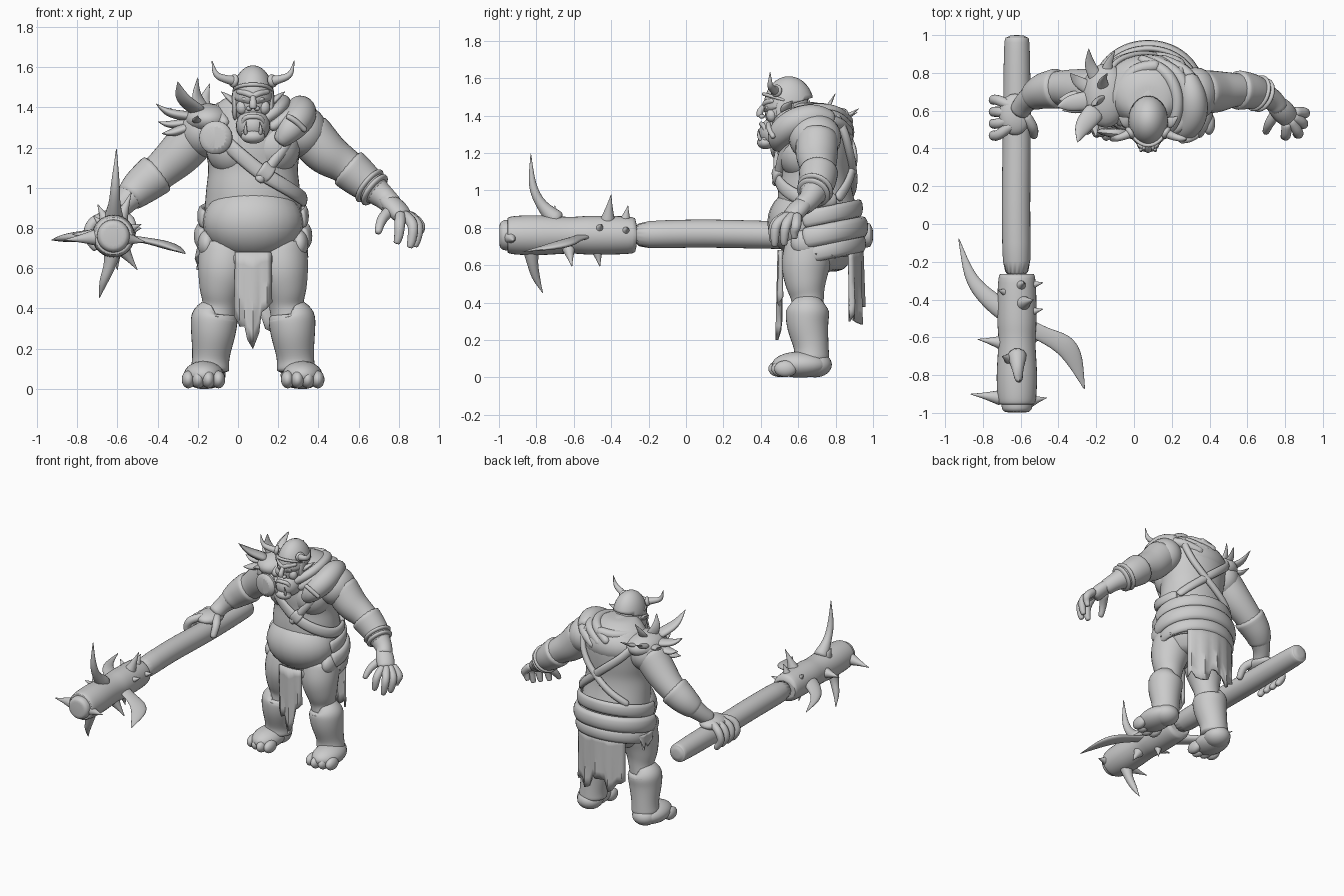
import bpy, bmesh, random
from math import sin, cos, pi, radians
from mathutils import Vector

random.seed(4)
if "Cube" in bpy.data.objects:
    bpy.data.objects.remove(bpy.data.objects["Cube"])

clay = bpy.data.materials.new("grey clay")
clay.use_nodes = True
clay.diffuse_color = (.6, .6, .6, 1)
clay.node_tree.nodes["Principled BSDF"].inputs["Base Color"].default_value = (.6, .6, .6, 1)
CX = .075            # the body's own centre line
SIDES = (("right", -1), ("left", 1))


def finish(name, bm, subdiv=1, sharp=None):
    bmesh.ops.recalc_face_normals(bm, faces=bm.faces)
    me = bpy.data.meshes.new(name)
    bm.to_mesh(me)
    bm.free()
    me.materials.append(clay)
    me.shade_smooth()
    if sharp:
        me.set_sharp_from_angle(angle=radians(sharp))
    ob = bpy.data.objects.new(name, me)
    bpy.context.collection.objects.link(ob)
    if subdiv:
        ob.modifiers.new("Smooth", "SUBSURF").levels = subdiv
        ob.modifiers["Smooth"].render_levels = subdiv
    return ob


def skin(bm, rings):
    """Bridge rings of points with quads and cap the ends."""
    rows = [[bm.verts.new(p) for p in ring] for ring in rings]
    for a, b in zip(rows, rows[1:]):
        for i in range(len(a)):
            j = (i + 1) % len(a)
            bm.faces.new((a[i], a[j], b[j], b[i]))
    bm.faces.new(rows[0])
    bm.faces.new(rows[-1])


def resample(pts, steps):
    """Catmull-Rom interpolation of equal-length tuples."""
    p = [Vector(q) for q in pts]
    p = [p[0] * 2 - p[1]] + p + [p[-1] * 2 - p[-2]]
    out = []
    for a, b, c, d in zip(p, p[1:], p[2:], p[3:]):
        for k in range(steps):
            t = k / steps
            out.append(.5 * (2*b + (c - a)*t + (2*a - 5*b + 4*c - d)*t*t + (3*b - a - 3*c + d)*t**3))
    return out + [p[-2]]


def tube(name, pts, steps=3, n=10, flat=1, subdiv=1, sharp=None):
    """Tube through (x, y, z, radius) points; flat squashes it sideways."""
    path = resample(pts, steps)
    pos = [p.xyz for p in path]
    rings = []
    for i, p in enumerate(path):
        d = (pos[min(i + 1, len(pos) - 1)] - pos[max(i - 1, 0)]).normalized()
        if i == 0:
            u = d.orthogonal().normalized() if abs(d.z) > .8 else d.cross(Vector((0, 0, 1))).normalized()
        u = (u - d * u.dot(d)).normalized()
        v = d.cross(u)
        r = max(p.w, .002)
        rings.append([pos[i] + r * (u * cos(2*pi*k/n) + v * flat * sin(2*pi*k/n)) for k in range(n)])
    bm = bmesh.new()
    skin(bm, rings)
    return finish(name, bm, subdiv, sharp)


def ball(name, c, r):
    bm = bmesh.new()
    bmesh.ops.create_uvsphere(bm, u_segments=24, v_segments=16, radius=1)
    for v in bm.verts:
        v.co = Vector(c) + Vector(a * b for a, b in zip(v.co, r))
    return finish(name, bm, 0)


# Torso outline: height, half width, front y, back y
TORSO = resample([(.56, .17, .57, .83), (.66, .235, .52, .91), (.76, .25, .5, .93), (.88, .245, .49, .92),
                  (1, .235, .49, .89), (1.1, .225, .5, .88), (1.2, .24, .49, .89), (1.32, .24, .5, .89),
                  (1.42, .18, .53, .84), (1.47, .09, .56, .74)], 3)


def body(deg, z, out=0):
    """Point on the torso; angle zero is the front, positive toward the left."""
    z0 = min(max(z, TORSO[0][0]), TORSO[-1][0])
    for a, b in zip(TORSO, TORSO[1:]):
        if z0 <= b[0]:
            break
    _, w, f, k = a.lerp(b, (z0 - a[0]) / (b[0] - a[0]))
    t = radians(deg)
    return Vector((CX + (w + out) * sin(t), (f + k) / 2 - ((k - f) / 2 + out) * cos(t), z))


def strap(name, pts, width, thick):
    """Band wrapped on the torso through (angle, height) points."""
    pts = [p.xy for p in resample([(*p, 0) for p in pts], 5)]
    rings = []
    for i, (a, z) in enumerate(pts):
        lo, hi = pts[max(i - 1, 0)], pts[min(i + 1, len(pts) - 1)]
        d = (body(*hi) - body(*lo)).normalized()
        nrm = (body(a, z, .1) - body(a, z)).normalized()
        s = d.cross(nrm).normalized() * width / 2
        c = body(a, z, .005)
        rings.append([c + s - nrm*thick*.3, c + s + nrm*thick*.7, c + nrm*thick,
                      c - s + nrm*thick*.7, c - s - nrm*thick*.3])
    bm = bmesh.new()
    skin(bm, rings)
    return finish(name, bm)


def cloth(name, a0, a1, top, low, out, cols=14, taper=0):
    """Hanging cloth along an arc of the waist with a ragged hem."""
    bm = bmesh.new()
    grid = []
    for i in range(cols + 1):
        t = i / cols
        hem = low + random.uniform(0, .13) + taper * abs(2*t - 1)
        col = []
        for j in range(7):
            s = j / 6
            p = body(a0 + (a1 - a0) * t, top, out + .012 * sin(i * 2) * s)
            p.z = top + (hem - top) * s
            col.append(bm.verts.new(p))
        grid.append(col)
    for a, b in zip(grid, grid[1:]):
        for j in range(6):
            bm.faces.new((a[j], b[j], b[j+1], a[j+1]))
    ob = finish(name, bm, 0, 40)
    ob.modifiers.new("Thickness", "SOLIDIFY").thickness = .015


# Torso, chest, belly
bm = bmesh.new()
skin(bm, [[body(15 * k, r[0]) for k in range(24)] for r in TORSO])
finish("torso", bm)
ball("belly", (CX, .635, .83), (.25, .2, .19))
for side, s in SIDES:
    ball(side + "_chest", (CX + s*.1, .62, 1.2), (.135, .13, .14))
    ball(side + "_shoulder", (CX + s*.25, .69, 1.28), (.12, .14, .13))
ball("upper_back", (CX, .72, 1.31), (.23, .18, .14))

# Rolls, belts and straps
for i, (z, w, t) in enumerate([(.69, .1, .035), (.78, .12, .045), (.88, .1, .03)]):
    strap("waist_roll_%d" % i, [(a, z - .045 * cos(radians(a)) - .02) for a in range(68, 293, 28)], w, t)
strap("hip_belt", [(a, .66 - .02 * cos(radians(a))) for a in range(0, 361, 30)], .06, .02)
strap("chest_strap", [(-50, 1.3), (-15, 1.16), (20, 1.05), (75, .95), (120, .95)], .08, .03)
strap("shoulder_strap", [(55, 1.4), (45, 1.25), (25, 1.13), (5, 1.03)], .055, .035)
strap("back_strap", [(120, .95), (160, 1.08), (200, 1.22), (240, 1.36)], .06, .03)
strap("back_strap_left", [(125, 1.42), (150, 1.2), (190, 1.04), (230, .93)], .05, .035)
strap("buckle", [(8, 1.1), (22, 1.06)], .1, .045)
for i in range(3):
    k = i * .055
    tube("neck_roll_%d" % i, [(.1 + k, .47 + k/3, 1.32 - k/2, .025), (.2 + k, .52, 1.39 - k/2, .033),
         (.23 + k, .66, 1.43 - k/2, .035), (.17 + k, .8, 1.42 - k/2, .035), (.02 + k, .88, 1.36 - k/2, .028)])
tube("collar", [(-.06, .52, 1.31, .03), (-.1, .66, 1.39, .035), (0, .81, 1.4, .035), (.14, .84, 1.41, .035)])

# Hanging cloths
cloth("front_loincloth", -20, 20, .68, .19, .01, 8, .14)
cloth("back_skirt", 134, 226, .7, .27, .025, 14)
for side, s in SIDES:
    cloth(side + "_hip_fur", s * 58, s * 112, .7, .58, .02, 8)
    ball(side + "_pouch", (CX + s*.23, .64, .72), (.045, .08, .07))

# Legs, boots and feet
for side, s in SIDES:
    def at(dx, y, z, r):
        return (CX + s * dx, y, z, r)
    tube(side + "_leg", [at(.13, .67, .72, .14), at(.145, .64, .6, .135), at(.16, .64, .5, .112),
                         at(.165, .65, .42, .09), at(.18, .65, .34, .09)], n=14)
    tube(side + "_boot", [at(.185, .65, .37, .08), at(.192, .65, .36, .117), at(.198, .65, .28, .114),
                          at(.21, .67, .16, .095), at(.215, .67, .08, .1)], n=16, sharp=50)
    tube(side + "_boot_cuff", [at(.19, .65, .375, .105), at(.192, .65, .35, .118), at(.195, .65, .335, .112)], n=16)
    ball(side + "_foot", (CX + s*.245, .61, .068), (.1, .15, .07))
    ball(side + "_heel", (CX + s*.225, .69, .068), (.088, .09, .068))
    for i in range(4):
        ball("%s_toe_%d" % (side, i), (CX + s * (.172 + i*.05), .5 + .016*abs(i - 1), .046), (.033, .06, .044))

# Arms, flared bracers and wristbands
ARMS = {"right": [(-.18, .7, 1.3, .12), (-.28, .71, 1.18, .115), (-.39, .72, 1.08, .095),
                  (-.49, .7, 1, .085), (-.57, .65, .92, .06), (-.61, .59, .86, .055)],
        "left": [(.33, .7, 1.3, .12), (.43, .7, 1.18, .115), (.535, .71, 1.11, .092),
                 (.63, .7, 1.03, .085), (.73, .66, .95, .06), (.77, .61, .91, .055)]}
for side, arm in ARMS.items():
    tube(side + "_arm", arm, n=14)
    fore = resample(arm[2:5], 4)
    tube(side + "_bracer", [(*p.xyz, p.w + .018 - .002 * i) for i, p in enumerate(fore[:8])], 1, 16, sharp=50)
for k in (5, 6):
    d = (fore[k + 1].xyz - fore[k].xyz).normalized() * .016
    c = fore[k].xyz
    tube("left_wristband_%d" % k, [(*(c - d), fore[k].w + .01), (*c, fore[k].w + .024),
                                   (*(c + d), fore[k].w + .01)], 2, 16)

# Left hand, open and hanging
tube("left_palm", [(.73, .65, .95, .05), (.785, .6, .9, .066), (.825, .555, .85, .058)], flat=.75)
for i, (x, y, z) in enumerate([(.8, .465, .72), (.865, .475, .7), (.89, .525, .705), (.9, .58, .74)]):
    k = Vector((.81 + i * .012, .54 + i * .018, .87))
    m = Vector((x + .005, y + .01, .82 - .002 * i))
    tube("left_finger_%d" % i, [(*k, .03), (*m, .03), (x, y, z + .04, .025), (x - .012, y, z, .017)], n=8)
tube("left_thumb", [(.76, .6, .89, .033), (.715, .53, .84, .028), (.695, .48, .77, .018)], n=8)

# Right hand, wrapped round the club
ball("right_palm", (-.63, .58, .845), (.085, .11, .045))
for i in range(4):
    y = .47 + i * .062
    tube("right_finger_%d" % i, [(-.64, .53 + i*.03, .86, .03), (-.72, y, .83, .03), (-.745, y, .76, .028),
                                 (-.7, y, .69, .022)], n=8)
tube("right_thumb", [(-.58, .58, .86, .033), (-.535, .51, .83, .03), (-.53, .46, .75, .022)], n=8)

# Club
HX, HZ = -.62, .76
tube("club_handle", [(HX, 1, HZ, .03), (HX, .985, HZ, .058), (HX, .94, HZ, .07), (HX, .5, HZ, .076),
                     (HX - .005, .1, HZ + .01, .077), (HX, -.3, HZ, .076)], 2, 16)
tube("club_head", [(HX, -.27, HZ, .07), (HX, -.28, HZ, .1), (HX, -.5, HZ, .107), (HX, -.62, HZ, .1),
                   (HX, -.8, HZ, .11), (HX, -.94, HZ, .102), (HX, -.955, HZ, .08)], n=16, sharp=50)
tube("club_tip", [(HX, -.94, HZ, .085), (HX, -.98, HZ, .08), (HX, -.998, HZ, .06)], n=16, sharp=50)

# Big curved blades on the club
tube("blade_up", [(HX, -.68, .83, .06), (-.615, -.77, .92, .032), (-.61, -.82, 1.03, .022), (-.605, -.83, 1.2, 0)])
tube("blade_down", [(HX, -.83, .7, .05), (-.64, -.82, .61, .032), (-.67, -.8, .53, .022), (-.69, -.765, .45, 0)])
tube("blade_right", [(HX, -.5, HZ, .06), (-.74, -.42, .76, .055), (-.86, -.29, .75, .035), (-.93, -.07, .74, 0)], flat=.6)
tube("blade_left", [(HX, -.52, HZ, .05), (-.47, -.59, .74, .045), (-.34, -.67, .71, .06), (-.26, -.88, .67, 0)], flat=.35)
# Small thorns: tip positions
for i, tip in enumerate([(-.53, -.4, .98), (-.83, -.61, .77), (-.87, -.9, .74), (-.46, -.92, .73), (-.5, -.61, .59),
                         (-.6, -.46, .59), (-.58, -.31, .92), (-.48, -.31, .8), (-.7, -.7, .92), (-.72, -.35, .86),
                         (-.48, -.45, .82)]):
    t = Vector(tip)
    base = Vector((HX, t.y - .03, HZ))
    tube("thorn_%d" % i, [(*base.lerp(t, k), r) for k, r in ((.3, .05), (.65, .022), (1, 0))], n=8)

# Head
ball("skull", (CX, .54, 1.43), (.098, .12, .15))
ball("jaw", (CX, .49, 1.31), (.085, .1, .085))
ball("chin", (CX, .425, 1.255), (.06, .045, .035))
tube("neck", [(CX, .52, 1.35, .1), (CX, .64, 1.35, .13), (CX, .74, 1.33, .13)], n=14)
# Helmet: cut dome with a rim and cheek guards
bm = bmesh.new()
bmesh.ops.create_uvsphere(bm, u_segments=24, v_segments=16, radius=1)
bmesh.ops.bisect_plane(bm, geom=bm.verts[:] + bm.edges[:] + bm.faces[:], plane_co=(0, 0, .05),
                       plane_no=(0, -.25, 1), clear_inner=True)
for v in bm.verts:
    v.co = Vector((CX + v.co.x * .105, .55 + v.co.y * .135, 1.45 + v.co.z * .16))
finish("helmet", bm, 0).modifiers.new("Thickness", "SOLIDIFY").thickness = .012
tube("helmet_rim", [(CX - .1, .53, 1.48, .008), (CX - .07, .45, 1.505, .01), (CX, .414, 1.515, .011),
                    (CX + .07, .45, 1.505, .01), (CX + .1, .53, 1.48, .008)], n=8)
# Face
tube("brow", [(CX - .08, .47, 1.48, .014), (CX - .03, .43, 1.47, .018), (CX, .422, 1.458, .016),
              (CX + .03, .43, 1.47, .018), (CX + .08, .47, 1.48, .014)], n=8)
tube("nose", [(CX, .425, 1.46, .014), (CX, .395, 1.42, .02), (CX, .398, 1.395, .02)], n=8)
tube("upper_lip", [(CX - .055, .435, 1.3, .01), (CX - .042, .415, 1.345, .014), (CX, .402, 1.355, .014),
                   (CX + .042, .415, 1.345, .014), (CX + .055, .435, 1.3, .01)], n=8)
tube("lower_lip", [(CX - .055, .435, 1.28, .013), (CX, .395, 1.262, .017), (CX + .055, .435, 1.28, .013)], n=8)
for side, s in SIDES:
    ball(side + "_eye", (CX + s*.038, .436, 1.442), (.018, .012, .011))
    ball(side + "_cheek", (CX + s*.055, .458, 1.4), (.03, .028, .035))
    ball(side + "_nostril", (CX + s*.02, .406, 1.395), (.014, .016, .012))
    ball(side + "_cheek_guard", (CX + s*.09, .53, 1.42), (.016, .05, .085))
    tube(side + "_tusk", [(CX + s*.036, .4, 1.265, .011), (CX + s*.038, .388, 1.295, .009), (CX + s*.034, .387, 1.33, 0)], n=8)
    tube(side + "_ear", [(CX + s*.09, .53, 1.42, .03), (CX + s*.12, .54, 1.45, .03), (CX + s*.16, .57, 1.48, 0)], flat=.5)
    tube(side + "_horn", [(CX + s*.08, .49, 1.53, .03), (CX + s*.13, .465, 1.54, .022), (CX + s*.185, .45, 1.565, .016),
                          (CX + s*.205, .45, 1.635, 0)])
    tube(side + "_horn_base", [(CX + s*.085, .49, 1.53, .03), (CX + s*.098, .482, 1.533, .036), (CX + s*.11, .475, 1.536, .025)])

# Left shoulder pad: a strapped roll
tube("left_shoulder_pad", [(.2, .5, 1.22, .035), (.26, .5, 1.29, .07), (.31, .57, 1.355, .08), (.31, .68, 1.39, .075),
                           (.28, .79, 1.37, .05)], n=12)
tube("left_pad_strap", [(.24, .44, 1.36, .015), (.29, .445, 1.33, .016), (.34, .47, 1.28, .015)], n=8)

# Right shoulder guard with bone spikes and a round plate
ball("right_shoulder_guard", (-.15, .68, 1.34), (.12, .17, .08))
tube("round_plate", [(-.11, .51, 1.25, .088), (-.11, .475, 1.25, .088), (-.115, .455, 1.25, .065)], 1, 18, sharp=40)
for i, (x, y, z, r) in enumerate([(-.3, .43, 1.53, .06), (-.41, .62, 1.42, .055), (-.38, .6, 1.27, .055), (-.2, .63, 1.55, .04),
                                  (-.2, .46, 1.36, .035), (-.34, .8, 1.4, .04), (-.24, .93, 1.44, .04),
                                  (-.14, .8, 1.52, .035), (-.1, .92, 1.42, .035), (-.4, .66, 1.33, .05)]):
    c, t = Vector((-.16, .67, 1.33)), Vector((x, y, z))
    bend = Vector((-.02, 0, -.015))
    tube("bone_spike_%d" % i, [(*c.lerp(t, .25), r), (*(c.lerp(t, .65) + bend), r * .8), (*t, 0)], flat=.5)
